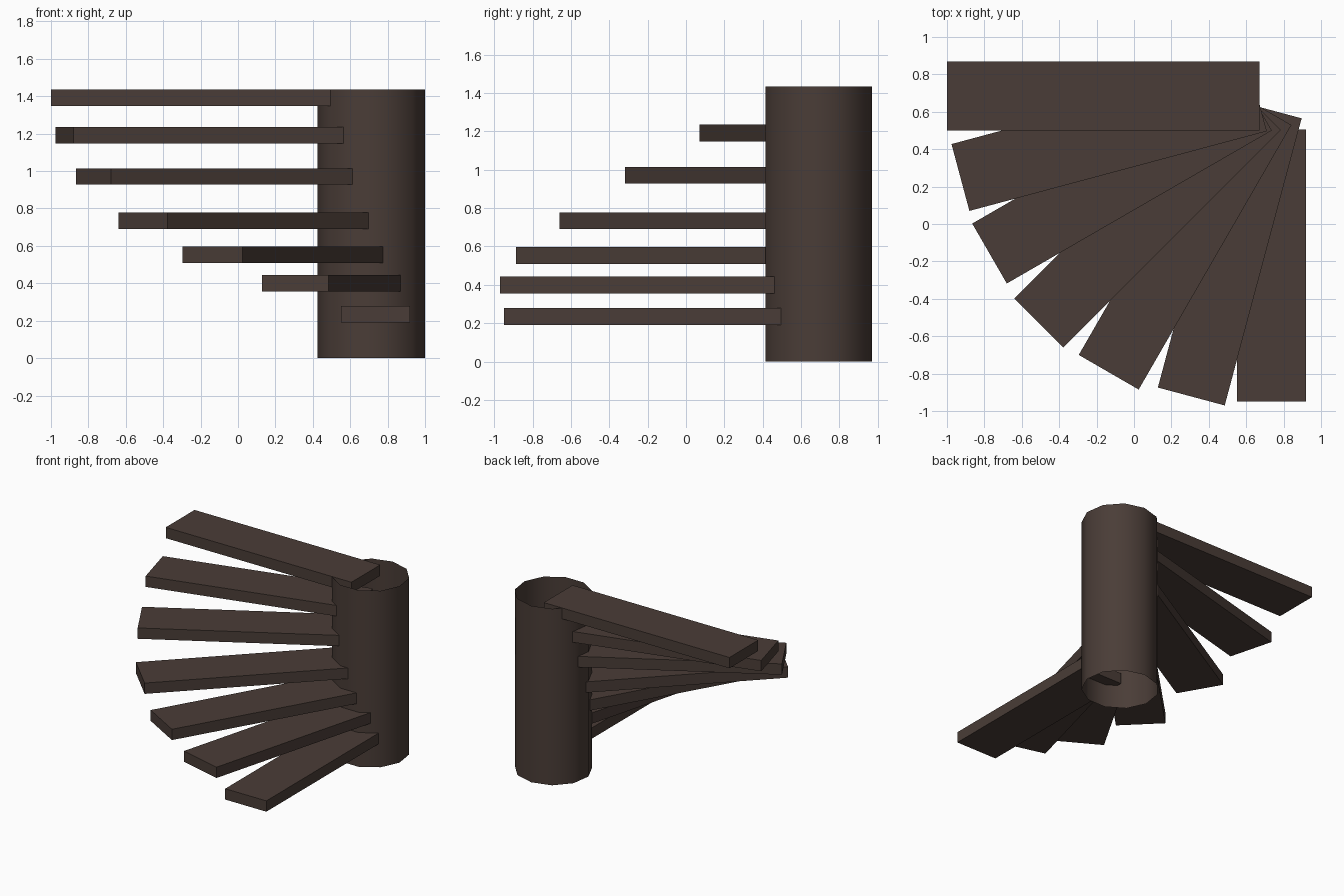
import bpy, bmesh, math
from mathutils import Matrix, Vector

if "Cube" in bpy.data.objects:
    bpy.data.objects.remove(bpy.data.objects["Cube"])

wood = bpy.data.materials.new("dark brown")
wood.diffuse_color = (0.068, 0.046, 0.038, 1)
wood.use_nodes = True
wood.node_tree.nodes["Principled BSDF"].inputs["Base Color"].default_value = wood.diffuse_color


def add_object(name, bm):
    mesh = bpy.data.meshes.new(name)
    bm.to_mesh(mesh)
    bm.free()
    mesh.materials.append(wood)
    obj = bpy.data.objects.new(name, mesh)
    bpy.context.collection.objects.link(obj)
    return obj


# Central column: open eleven-sided tube with smooth shading, one corner facing +y
bm = bmesh.new()
bmesh.ops.create_cone(bm, cap_ends=False, segments=11, radius1=1, radius2=1, depth=1)
top_y = max(v.co.y for v in bm.verts)
turn = math.pi / 2 - max(bm.verts, key=lambda v: v.co.y).co.to_2d().angle_signed(Vector((1, 0)))
bmesh.ops.transform(bm, matrix=Matrix.Rotation(turn, 4, 'Z'), verts=bm.verts)
bmesh.ops.scale(bm, vec=(0.29, 0.2832, 1.435), verts=bm.verts)
bmesh.ops.translate(bm, vec=(0.7125, 0.6868, 0.7175), verts=bm.verts)
for f in bm.faces:
    f.smooth = True
add_object("column", bm)

# Treads: (outer right corner x, y, length, bottom z), fanned in 15 degree turns
WIDTH, THICK = 0.37, 0.088
treads = [
    (0.92, -0.95, 1.455, 0.19),
    (0.485, -0.97, 1.589, 0.355),
    (0.025, -0.885, 1.633, 0.508),
    (-0.378, -0.66, 1.645, 0.69),
    (-0.68, -0.318, 1.636, 0.927),
    (-0.88, 0.07, 1.646, 1.147),
    (-1.0, 0.50, 1.67, 1.347),
]
for i, (x, y, length, z) in enumerate(treads):
    bm = bmesh.new()
    bmesh.ops.create_cube(bm, size=1)
    bmesh.ops.translate(bm, vec=(0.5, 0.5, 0.5), verts=bm.verts)
    bmesh.ops.scale(bm, vec=(length, WIDTH, THICK), verts=bm.verts)
    place = Matrix.Translation((x, y, z)) @ Matrix.Rotation(math.radians(90 - 15 * i), 4, 'Z')
    bmesh.ops.transform(bm, matrix=place, verts=bm.verts)
    add_object(f"tread_{i + 1}", bm)
